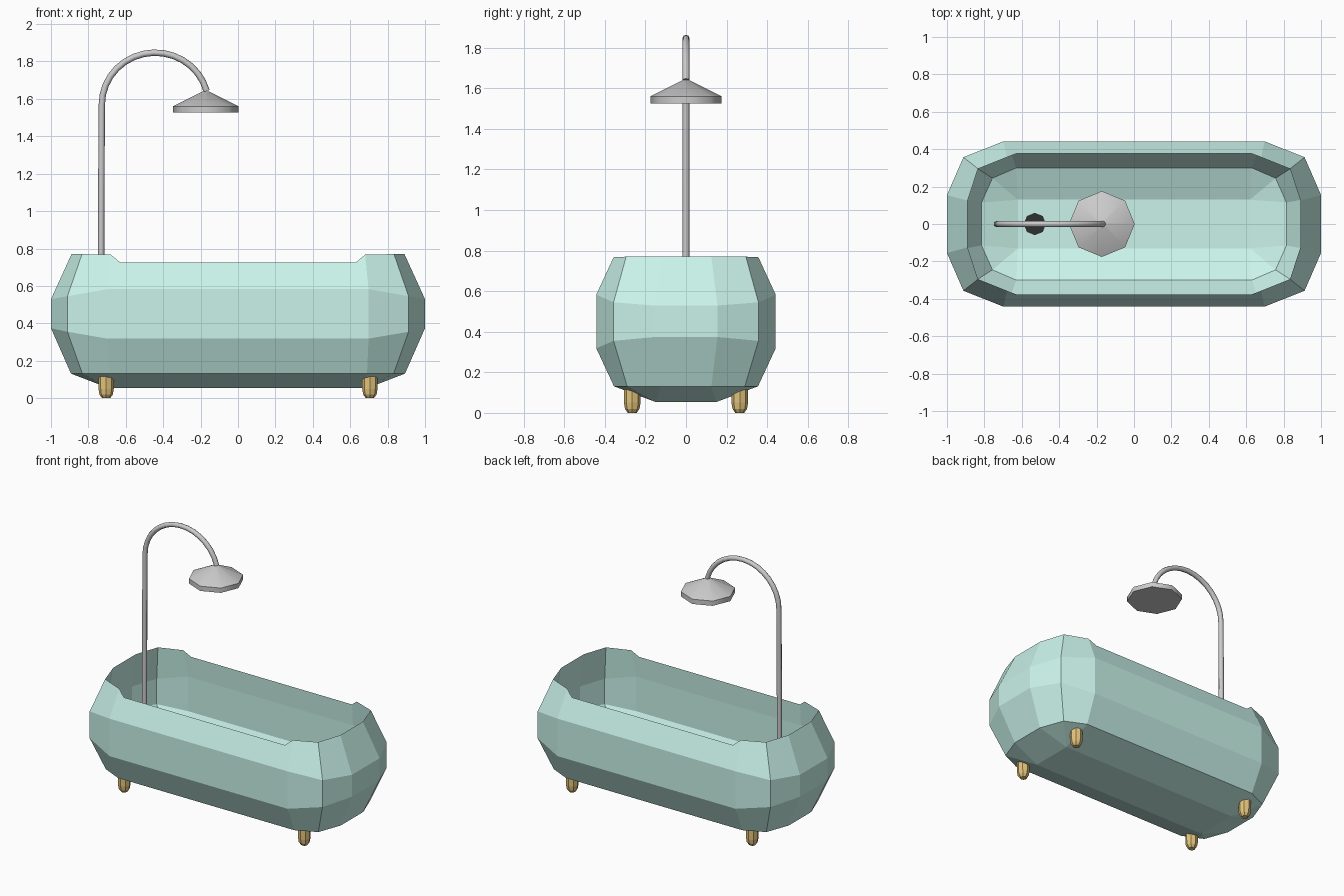
import bpy, bmesh
from math import sin, cos, pi, radians

if "Cube" in bpy.data.objects:
    bpy.data.objects.remove(bpy.data.objects["Cube"])


def material(name, rgb):
    m = bpy.data.materials.new(name)
    m.diffuse_color = (*rgb, 1)
    m.use_nodes = True
    m.node_tree.nodes["Principled BSDF"].inputs["Base Color"].default_value = m.diffuse_color
    return m


def finish(name, bm, mat=None):
    bmesh.ops.remove_doubles(bm, verts=bm.verts, dist=0.0005)
    bmesh.ops.recalc_face_normals(bm, faces=bm.faces)
    me = bpy.data.meshes.new(name)
    bm.to_mesh(me)
    bm.free()
    ob = bpy.data.objects.new(name, me)
    bpy.context.collection.objects.link(ob)
    if mat:
        me.materials.append(mat)
    return ob


def loft(bm, rings):
    loops = [[bm.verts.new(p) for p in r] for r in rings]
    for a, b in zip(loops, loops[1:]):
        n = len(a)
        for i in range(n):
            j = (i + 1) % n
            bm.faces.new((a[i], a[j], b[j], b[i]))
    return loops


def full_loop(quarter):
    """Mirror the +x +y quarter (end, corner, side, dip) into a closed loop."""
    pts = list(quarter)
    pts += [(-x, y, z) for x, y, z in reversed(quarter)]
    return pts + [(-x, -y, z) for x, y, z in pts]


def turned(name, profile, x, y, mat=None, sides=8):
    """Closed lathe shape from (radius, z) points."""
    bm = bmesh.new()
    rings = [[(x + r * cos(2 * pi * i / sides), y + r * sin(2 * pi * i / sides), z)
              for i in range(sides)] for r, z in profile]
    loops = loft(bm, rings)
    bm.faces.new(loops[0])
    bm.faces.new(loops[-1])
    return finish(name, bm, mat)


mint = material("mint", (0.59, 0.90, 0.82))
gold = material("gold", (0.76, 0.55, 0.20))
dark = material("dark", (0.03, 0.03, 0.03))

# Tub: outer shell from the underside up to the thin rim, then the bulged inside down to the floor
FLOOR = 0.115
quarters = [
    [(0.69, 0.148, 0.053)] * 3 + [(0.63, 0.148, 0.053)],
    [(0.893, 0.125, 0.131), (0.832, 0.29, 0.131), (0.69, 0.355, 0.131), (0.63, 0.355, 0.131)],
    [(1.0, 0.155, 0.374), (0.912, 0.357, 0.355), (0.698, 0.442, 0.318), (0.63, 0.442, 0.318)],
    [(1.0, 0.155, 0.529), (0.912, 0.357, 0.545), (0.698, 0.442, 0.583), (0.63, 0.442, 0.583)],
    [(0.89, 0.125, 0.77), (0.834, 0.295, 0.77), (0.68, 0.357, 0.767), (0.63, 0.376, 0.726)],
    [(0.925, 0.135, 0.53), (0.85, 0.305, 0.54), (0.66, 0.385, 0.575), (0.63, 0.385, 0.575)],
    [(0.925, 0.135, 0.375), (0.85, 0.305, 0.36), (0.66, 0.385, 0.33), (0.63, 0.385, 0.33)],
    [(0.815, 0.115, 0.185), (0.757, 0.245, 0.185), (0.63, 0.30, 0.185), (0.62, 0.30, 0.185)],
    [(0.62, 0.13, FLOOR)] * 4,
]
bm = bmesh.new()
loops = loft(bm, [full_loop(q) for q in quarters])
bm.faces.new([loops[0][i] for i in (2, 3, 4, 5, 10, 11, 12, 13)])    # underside
bm.faces.new([loops[-1][i] for i in (3, 4, 11, 12)])   # floor
finish("tub", bm, mint)

# Feet
for sx, side in ((-1, "left"), (1, "right")):
    for sy, depth in ((-1, "front"), (1, "back")):
        turned(f"{depth}_{side}_foot",
               [(0.022, 0.0), (0.036, 0.02), (0.041, 0.05), (0.041, 0.12)],
               sx * 0.705, sy * 0.265, gold)

# Drain
turned("drain", [(0.06, FLOOR - 0.005), (0.06, FLOOR + 0.006)], -0.53, 0, dark)

# Shower pipe: straight riser and curved neck
cx, cz, rx, rz = -0.443, 1.57, 0.285, 0.277
path = [(-0.733, 0.14), (-0.731, 1.1)]
path += [(cx - rx * cos(radians(t)), cz + rz * sin(radians(t))) for t in range(0, 166, 11)]
cu = bpy.data.curves.new("shower_pipe", "CURVE")
cu.dimensions = "3D"
cu.bevel_depth = 0.017
cu.bevel_resolution = 2
cu.use_fill_caps = True
sp = cu.splines.new("POLY")
sp.points.add(len(path) - 1)
for p, (x, z) in zip(sp.points, path):
    p.co = (x, 0, z, 1)
sp.use_smooth = True
bpy.context.collection.objects.link(bpy.data.objects.new("shower_pipe", cu))

# Shower head, softly shaded around its sides
head = turned("shower_head", [(0.176, 1.526), (0.176, 1.56), (0.016, 1.64)], -0.172, 0)
bpy.context.view_layer.objects.active = head
head.select_set(True)
bpy.ops.object.shade_smooth_by_angle(angle=radians(50))
